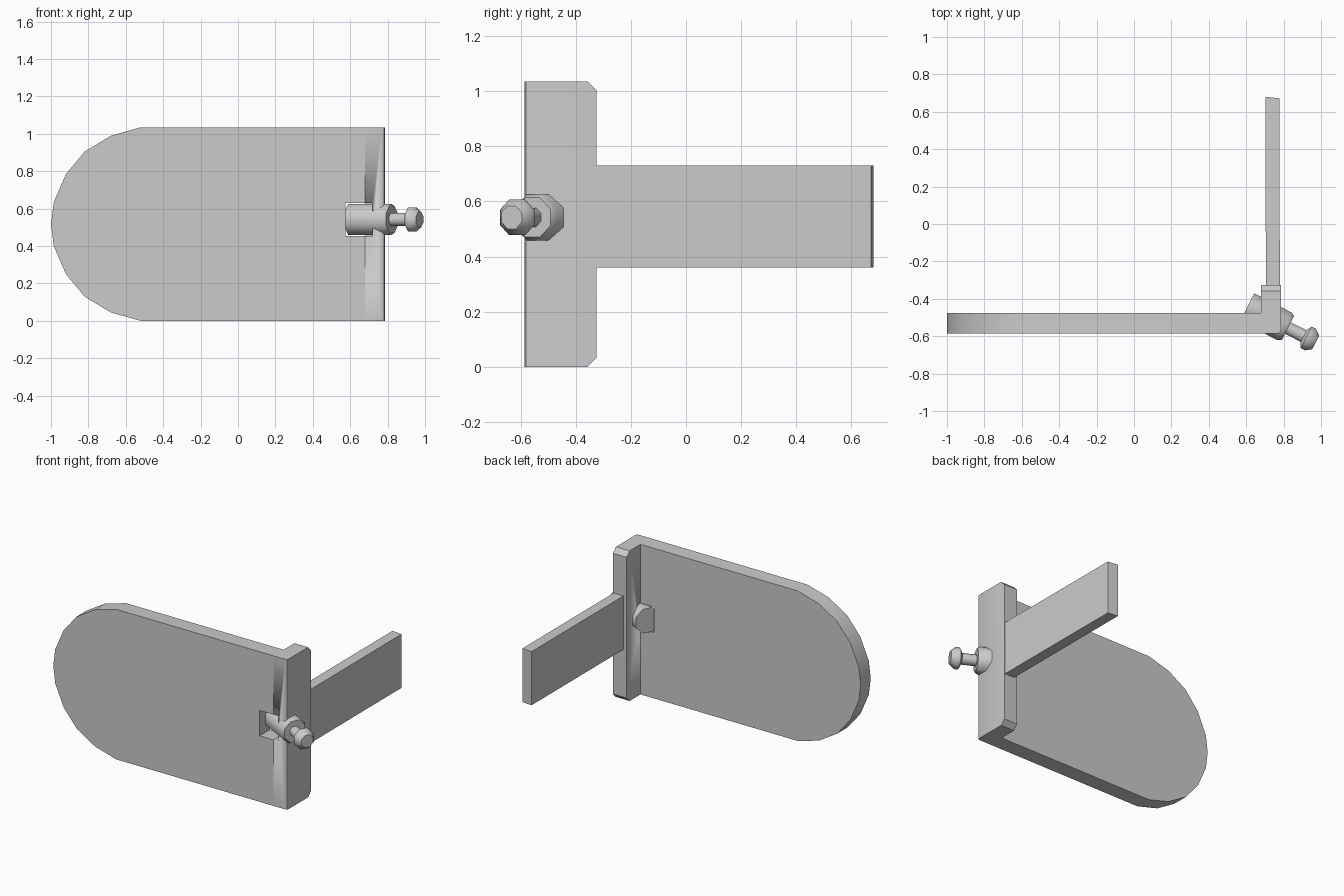
import bpy, bmesh, math
from mathutils import Vector

if "Cube" in bpy.data.objects:
    bpy.data.objects.remove(bpy.data.objects["Cube"])


def finish(name, bm, angle=40):
    bmesh.ops.recalc_face_normals(bm, faces=bm.faces)
    me = bpy.data.meshes.new(name)
    bm.to_mesh(me)
    bm.free()
    me.shade_smooth()
    me.set_sharp_from_angle(angle=math.radians(angle))
    ob = bpy.data.objects.new(name, me)
    bpy.context.collection.objects.link(ob)
    return ob


def prism(name, outline, offset):
    """Extrude a closed outline of 3D points along offset."""
    bm = bmesh.new()
    face = bm.faces.new([bm.verts.new(p) for p in outline])
    ext = bmesh.ops.extrude_face_region(bm, geom=[face])
    bmesh.ops.translate(bm, vec=offset,
                        verts=[v for v in ext["geom"] if isinstance(v, bmesh.types.BMVert)])
    return finish(name, bm)


def box(name, x, y, z):
    return prism(name, [(x[0], y[0], z[0]), (x[1], y[0], z[0]),
                        (x[1], y[1], z[0]), (x[0], y[1], z[0])], (0, 0, z[1] - z[0]))


def lathe(name, start, axis, profile, sides):
    """Stack rings of (distance, radius) along an axis and cap both ends."""
    bm = bmesh.new()
    axis = Vector(axis).normalized()
    up = Vector((0, 0, 1))
    side = axis.cross(up)
    rings = []
    for t, r in profile:
        c = Vector(start) + axis * t
        ring = []
        for i in range(sides):
            a = 2 * math.pi * (i + 0.5) / sides
            ring.append(bm.verts.new(c + (side * math.cos(a) + up * math.sin(a)) * r))
        rings.append(ring)
    for a, b in zip(rings, rings[1:]):
        for i in range(sides):
            j = (i + 1) % sides
            bm.faces.new((a[i], a[j], b[j], b[i]))
    bm.faces.new(rings[0])
    bm.faces.new(rings[-1])
    return finish(name, bm, 50)


H, FRONT, BACK = 1.035, -0.585, -0.475

# Main plate with a faceted round end
half = [(-0.52, 0), (-0.68, 0.045), (-0.82, 0.13), (-0.92, 0.25), (-0.985, 0.4)]
outline = half + [(-1.0, H / 2)] + [(x, H - z) for x, z in reversed(half)]
outline += [(0.68, H), (0.68, 0)]
plate = prism("plate", [(x, FRONT, z) for x, z in outline], (0, BACK - FRONT, 0))

# Side flange with clipped rear corners and a softened front corner
c = 0.032
flange = prism("side_flange",
               [(0.68, FRONT, 0), (0.68, -0.325 - c, 0), (0.68, -0.325, c),
                (0.68, -0.325, H - c), (0.68, -0.325 - c, H), (0.68, FRONT, H)], (0.105, 0, 0))
bm = bmesh.new()
bm.from_mesh(flange.data)
corner = [e for e in bm.edges
          if all(v.co.x > 0.78 and v.co.y < FRONT + 0.001 for v in e.verts)]
bmesh.ops.bevel(bm, geom=corner, offset=0.015, segments=2, profile=0.5, affect='EDGES')
bm.to_mesh(flange.data)
bm.free()
flange.data.set_sharp_from_angle(angle=math.radians(40))

# Window in the plate for the pin barrel
cutter = box("window_cutter", (0.575, 0.72), (-0.7, -0.45), (0.455, 0.63))
cutter.hide_render = True
for ob in (plate, flange):
    mod = ob.modifiers.new("window", 'BOOLEAN')
    mod.object = cutter
    mod.operation = 'DIFFERENCE'
    mod.solver = 'EXACT'
    bpy.context.view_layer.objects.active = ob
    bpy.ops.object.modifier_apply(modifier=mod.name)
bpy.data.objects.remove(cutter)

# Rear strap
prism("rear_strap", [(0.705, -0.34, 0.36), (0.78, -0.34, 0.36),
                     (0.777, 0.672, 0.36), (0.703, 0.68, 0.36)], (0, 0, 0.37))

# Slanted pin: barrel, stem and knob
start, axis = (0.605, -0.445, 0.542), (0.89, -0.455, 0)
lathe("pin_barrel", start, axis, [(0, 0.09), (0.225, 0.09), (0.245, 0.078)], 8)
lathe("pin_stem", start, axis, [(0.23, 0.037), (0.36, 0.037)], 8)
lathe("pin_knob", start, axis, [(0.34, 0.042), (0.355, 0.07), (0.38, 0.07), (0.412, 0.045)], 8)
